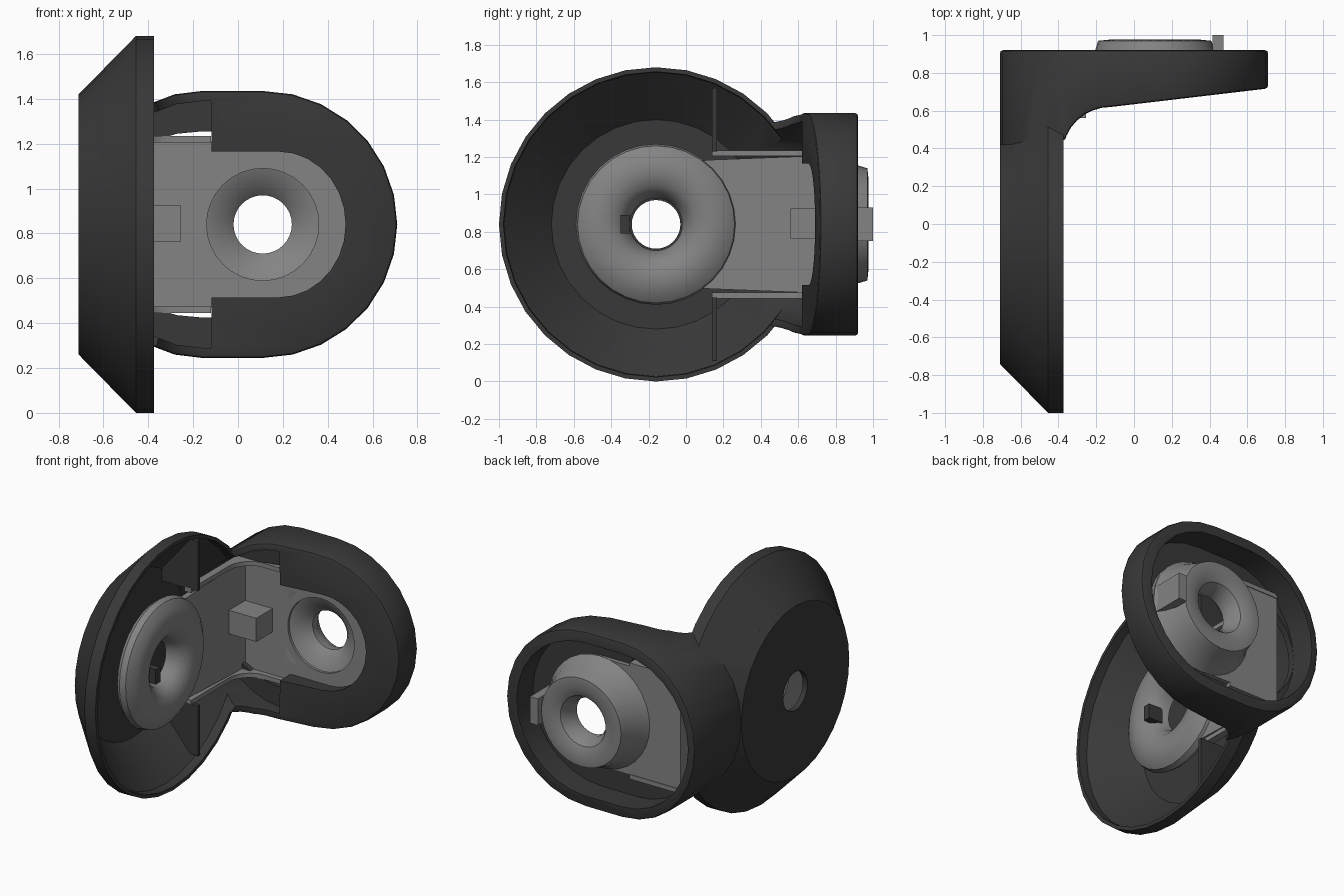
import bpy, bmesh
from math import sin, cos, pi, radians

if "Cube" in bpy.data.objects:
    bpy.data.objects.remove(bpy.data.objects["Cube"])

CZ = 0.84          # height of both disc centres
DY, AX = -0.16, 0.11   # dish centre (y) and arm end centre (x)
N = 32


def material(name, v):
    m = bpy.data.materials.new(name)
    m.diffuse_color = (v, v, v, 1)
    m.use_nodes = True
    m.node_tree.nodes["Principled BSDF"].inputs["Base Color"].default_value = m.diffuse_color
    return m


dark, grey = material("dark_plastic", 0.04), material("grey_metal", 0.23)


def place(axis, u, v, h):
    return {'x': (h, u, v), 'y': (u, h, v), 'z': (u, v, h)}[axis]


def finish(name, bm, mat):
    bmesh.ops.recalc_face_normals(bm, faces=bm.faces)
    me = bpy.data.meshes.new(name)
    bm.to_mesh(me)
    bm.free()
    ob = bpy.data.objects.new(name, me)
    bpy.context.collection.objects.link(ob)
    me.materials.append(mat)
    return ob


def prism(name, pts, axis, a, b, mat=dark):
    """Outline extruded along an axis."""
    bm = bmesh.new()
    lo = [bm.verts.new(place(axis, u, v, a)) for u, v in pts]
    hi = [bm.verts.new(place(axis, u, v, b)) for u, v in pts]
    bm.faces.new(lo)
    bm.faces.new(hi)
    n = len(pts)
    for i in range(n):
        j = (i + 1) % n
        bm.faces.new((lo[i], lo[j], hi[j], hi[i]))
    return finish(name, bm, mat)


def box(name, x0, x1, y0, y1, z0, z1, mat=dark):
    return prism(name, [(x0, y0), (x1, y0), (x1, y1), (x0, y1)], 'z', z0, z1, mat)


def lathe(name, prof, axis, cu, ring=False, mat=dark):
    """(radius, height) profile turned round an axis; ring closes it around a hole."""
    bm = bmesh.new()
    rows = [[bm.verts.new(place(axis, cu + r * cos(2 * pi * i / N), CZ + r * sin(2 * pi * i / N), h))
             for i in range(N)] for r, h in prof]
    m = len(rows)
    for k in range(m if ring else m - 1):
        a, b = rows[k], rows[(k + 1) % m]
        for i in range(N):
            j = (i + 1) % N
            bm.faces.new((a[i], a[j], b[j], b[i]))
    if not ring:
        bm.faces.new(rows[0])
        bm.faces.new(rows[-1])
    return finish(name, bm, mat)


def arc(cu, cv, ru, rv, a0, a1, n=14):
    return [(cu + ru * cos(radians(a0 + (a1 - a0) * i / n)),
             cv + rv * sin(radians(a0 + (a1 - a0) * i / n))) for i in range(n + 1)]


def apply_all(ob):
    bpy.context.view_layer.objects.active = ob
    for m in list(ob.modifiers):
        bpy.ops.object.modifier_apply(modifier=m.name)


def boolean(ob, other, op='DIFFERENCE'):
    m = ob.modifiers.new("bool", 'BOOLEAN')
    m.operation, m.object, m.solver = op, other, 'EXACT'
    apply_all(ob)
    bpy.data.objects.remove(other)


def round_back(x1, rx, rz):
    """xz outline with a rounded left end and a straight right end."""
    return arc(-.16, CZ, rx, rz, 90, 270) + [(x1, CZ - rz), (x1, CZ + rz)]


# --- dark cover: L-shaped body rounded at both ends, joined to the dish
L = [(-.73, DY), (-.375, DY), (-.375, .36)] + arc(-.12, .38, .255, .24, 170, 90, 7) + \
    [(.73, .72), (.73, .92), (-.73, .92)]
cover = prism("cover", L, 'z', .1, 1.6)
boolean(cover, prism("end_shape", arc(AX, CZ, .6, .595, -90, 90) + arc(-.16, CZ, .55, .595, 90, 270),
                     'y', -.5, 1.2), 'INTERSECT')
bev = cover.modifiers.new("bevel", 'BEVEL')
bev.width, bev.segments, bev.limit_method, bev.angle_limit = .025, 2, 'ANGLE', radians(50)
apply_all(cover)
boolean(cover, lathe("dish", [(.58, -.7105), (.84, -.455), (.84, -.374)], 'x', DY), 'UNION')

# hollows: dish bowl, neck channel, corner slot, back recess, front window, screw hole
boolean(cover, lathe("bowl", [(.56, -.675), (.813, -.435), (.82, -.3)], 'x', DY))
boolean(cover, prism("channel", round_back(-.12, .512, .55), 'y', -.1, .7))
boolean(cover, prism("slot", round_back(-.119, .5, .415), 'y', .3, .9))
boolean(cover, prism("recess", arc(AX, CZ, .52, .52, -90, 90) + arc(-.16, CZ, .5, .52, 90, 270),
                     'y', .745, 1.1))
boolean(cover, prism("window", arc(.18, CZ, .3, .325, -90, 90) + [(-.3, CZ + .325), (-.3, CZ - .325)],
                     'y', .4, 1.1))
boolean(cover, lathe("screw_hole", [(.13, -.9), (.13, -.5)], 'x', DY))

# ribs inside the dish
parts = [cover]
for s, tag in ((1, "upper"), (-1, "lower")):
    rib = [(-.67, .39), (-.4, .39), (-.4, .73), (-.455, .73), (-.67, .53)]
    parts.append(prism(tag + "_rib", [(x, CZ + s * z) for x, z in rib], 'y', .14, .165))
    # bracket side flange following the inside corner
    fl = [(-.5, .14), (-.45, .14), (-.45, .52)] + arc(-.3, .54, .15, .16, 180, 90, 5) + \
         [(-.12, .7), (-.12, .78), (-.5, .78)]
    z = sorted((CZ + s * .365, CZ + s * .395))
    parts.append(prism(tag + "_flange", fl, 'z', z[0], z[1], grey))

# --- metal bracket: two sheets, each with a dished boss round its hole
arm = prism("arm_sheet", arc(AX, CZ, .385, .37, -90, 90) + [(-.5, CZ + .37), (-.5, CZ - .37)],
            'y', .735, .775, grey)
boolean(arm, lathe("arm_hole", [(.25, .6), (.25, .9)], 'y', AX))
web = prism("dish_sheet", arc(DY, CZ, .4, .4, 58, 302) + [(.14, CZ - .345), (.775, CZ - .37),
                                                         (.775, CZ + .37), (.14, CZ + .345)],
            'x', -.5, -.46, grey)
boolean(web, lathe("dish_hole", [(.25, -.6), (.25, -.3)], 'x', DY))
arm_boss = lathe("arm_boss", [(.36, .735), (.38, .775), (.345, .83), (.315, .92), (.3, .97),
                              (.23, .977), (.17, .95), (.13, .88), (.13, .83), (.17, .79),
                              (.24, .755), (.3, .735)], 'y', AX, True, grey)
dish_boss = lathe("dish_boss", [(.41, -.51), (.43, -.48), (.42, -.44), (.37, -.405), (.29, -.39),
                                (.21, -.41), (.16, -.46), (.14, -.53), (.18, -.54), (.24, -.5)],
                  'x', DY, True, grey)
parts += [arm, web, arm_boss, dish_boss,
          box("corner_block", -.47, -.255, .56, .75, .765, .925, grey),
          box("arm_tab", .415, .475, .75, 1.0, .75, .93, grey),
          box("dish_tab", -.48, -.374, -.35, -.3, .79, .89, dark)]

# smooth shading with sharp edges kept
for ob in parts:
    bpy.ops.object.select_all(action='DESELECT')
    ob.select_set(True)
    bpy.context.view_layer.objects.active = ob
    bpy.ops.object.shade_smooth_by_angle(angle=radians(35))
